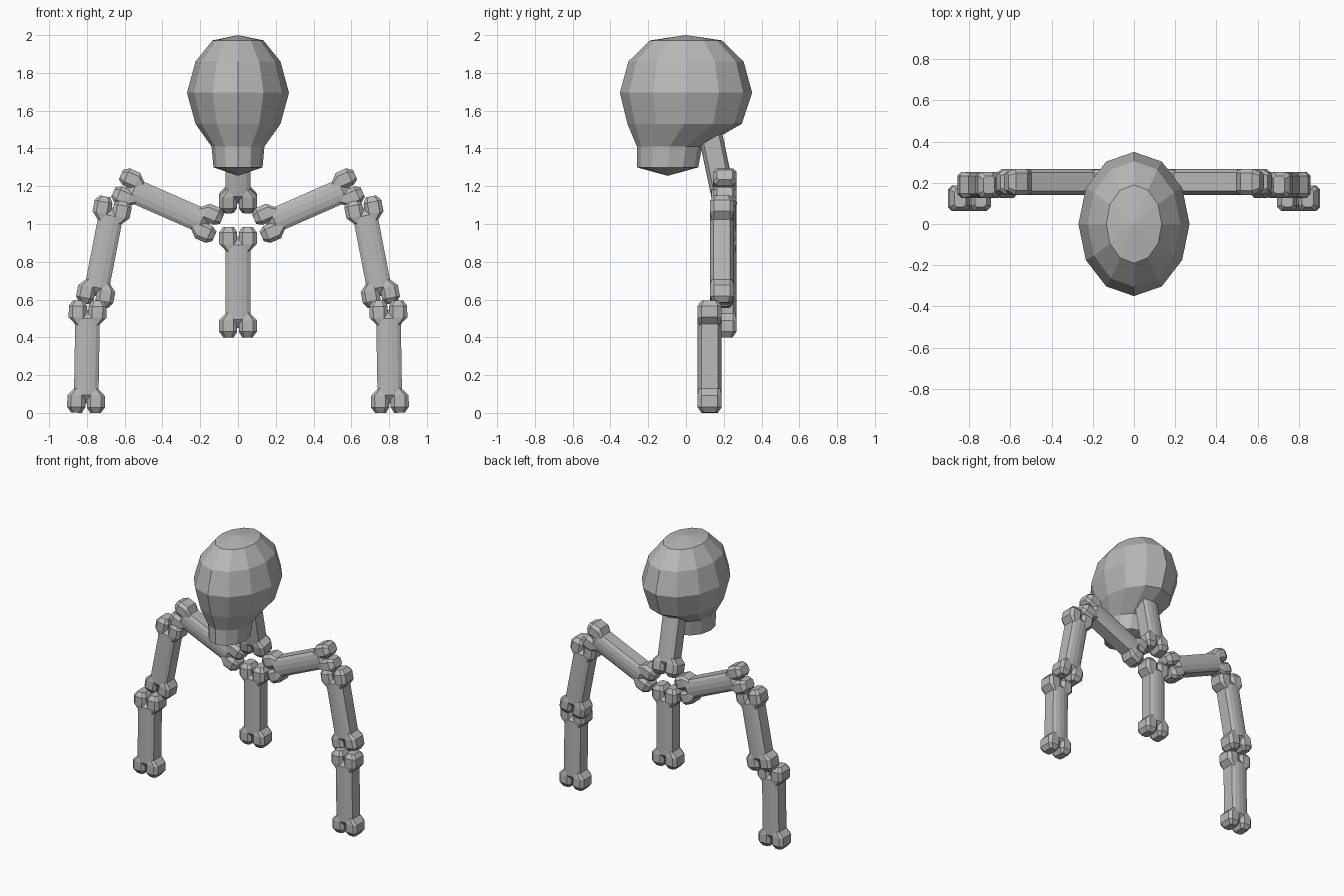
import bpy, bmesh
from math import sin, cos, pi
from mathutils import Vector, Matrix

cube = bpy.data.objects.get("Cube")
if cube:
    bpy.data.objects.remove(cube)

grey = bpy.data.materials.new("bone_grey")
grey.use_nodes = True
colour = (0.48, 0.48, 0.48, 1)
grey.diffuse_color = colour
grey.node_tree.nodes["Principled BSDF"].inputs["Base Color"].default_value = colour


def loft(bm, rings):
    """Skin a list of equal-length rings and cap both ends."""
    loops = [[bm.verts.new(p) for p in ring] for ring in rings]
    n = len(loops[0])
    for a, b in zip(loops, loops[1:]):
        for i in range(n):
            j = (i + 1) % n
            bm.faces.new((a[i], a[j], b[j], b[i]))
    bm.faces.new(loops[0])
    bm.faces.new(loops[-1])
    return loops


def finish(bm, name, matrix=Matrix()):
    bmesh.ops.recalc_face_normals(bm, faces=bm.faces)
    mesh = bpy.data.meshes.new(name)
    bm.to_mesh(mesh)
    bm.free()
    mesh.materials.append(grey)
    obj = bpy.data.objects.new(name, mesh)
    obj.matrix_world = matrix
    bpy.context.collection.objects.link(obj)
    return obj


def chamfered(x0, x1, d, c, z):
    """Rectangle with cut corners at height z."""
    return [(x0 + c, -d, z), (x1 - c, -d, z), (x1, c - d, z), (x1, d - c, z),
            (x1 - c, d, z), (x0 + c, d, z), (x0, d - c, z), (x0, c - d, z)]


def shaft_ring(w, d, z):
    """Twelve-sided shaft section with a narrow front and back ridge."""
    quarter = [(w, 0.7 * d), (0.7 * w, 0.9 * d), (0.25 * w, d)]
    half = quarter + [(-x, y) for x, y in reversed(quarter)]
    return [(x, y, z) for x, y in half] + [(-x, -y, z) for x, y in half]


# one knob: distance from bone end, inner x, outer x, half depth, corner cut
KNOB = [(0, 0.022, 0.078, 0.042, 0.012), (0.03, 0.004, 0.1, 0.063, 0.02),
        (0.09, 0.004, 0.1, 0.063, 0.02), (0.13, 0.018, 0.062, 0.055, 0.012)]


def bone(name, start, end):
    start, end = Vector(start), Vector(end)
    length = (end - start).length
    bm = bmesh.new()
    # shaft, tapering into the notch between the knobs
    loft(bm, [shaft_ring(w, d, z) for w, d, z in (
        (0.05, 0.03, 0.05), (0.065, 0.063, 0.095),
        (0.065, 0.063, length - 0.095), (0.05, 0.03, length - 0.05))])
    # a pair of knobs on each end
    for side in (-1, 1):
        for top in (False, True):
            loft(bm, [[(side * x, y, length - z if top else z)
                       for x, y, z in chamfered(x0, x1, d, c, e)]
                      for e, x0, x1, d, c in KNOB])
    z = (end - start).normalized()
    x = Vector((0, 1, 0)).cross(z).normalized()
    y = z.cross(x)
    matrix = Matrix.Translation(start) @ Matrix((x, y, z)).transposed().to_4x4()
    return finish(bm, name, matrix)


# central bones
bone("spine_bone", (0, 0.205, 0.4), (0, 0.205, 0.985))
bone("neck_bone", (0, 0.215, 1.065), (0, 0.095, 1.635))

# limbs on both sides
for label, s in (("left", 1), ("right", -1)):
    bone(label + "_upper_arm", (s * 0.105, 0.205, 0.98), (s * 0.64, 0.205, 1.215))
    bone(label + "_forearm", (s * 0.765, 0.19, 0.57), (s * 0.655, 0.19, 1.137))
    bone(label + "_lower_limb", (s * 0.805, 0.125, 0), (s * 0.795, 0.125, 0.595))

# skull: height, half width, front y, back y
SKULL = [(1.3, 0.13, -0.26, 0.065), (1.41, 0.14, -0.26, 0.085),
         (1.53, 0.225, -0.31, 0.295), (1.695, 0.27, -0.35, 0.35),
         (1.86, 0.225, -0.305, 0.305), (1.972, 0.135, -0.19, 0.19)]
bm = bmesh.new()
rings = []
for z, w, front, back in SKULL:
    mid, depth = (front + back) / 2, (back - front) / 2
    rings.append([(w * sin(a * pi / 6), mid + depth * cos(a * pi / 6), z) for a in range(12)])
loft(bm, rings)
# shallow points under the jaw and on the crown
bm.faces.ensure_lookup_table()
jaw, crown = bm.faces[-2], bm.faces[-1]
for face, tip in ((jaw, (0, -0.097, 1.255)), (crown, (0, 0, 2))):
    centre = bmesh.ops.poke(bm, faces=[face])["verts"][0]
    centre.co = tip
finish(bm, "skull")
